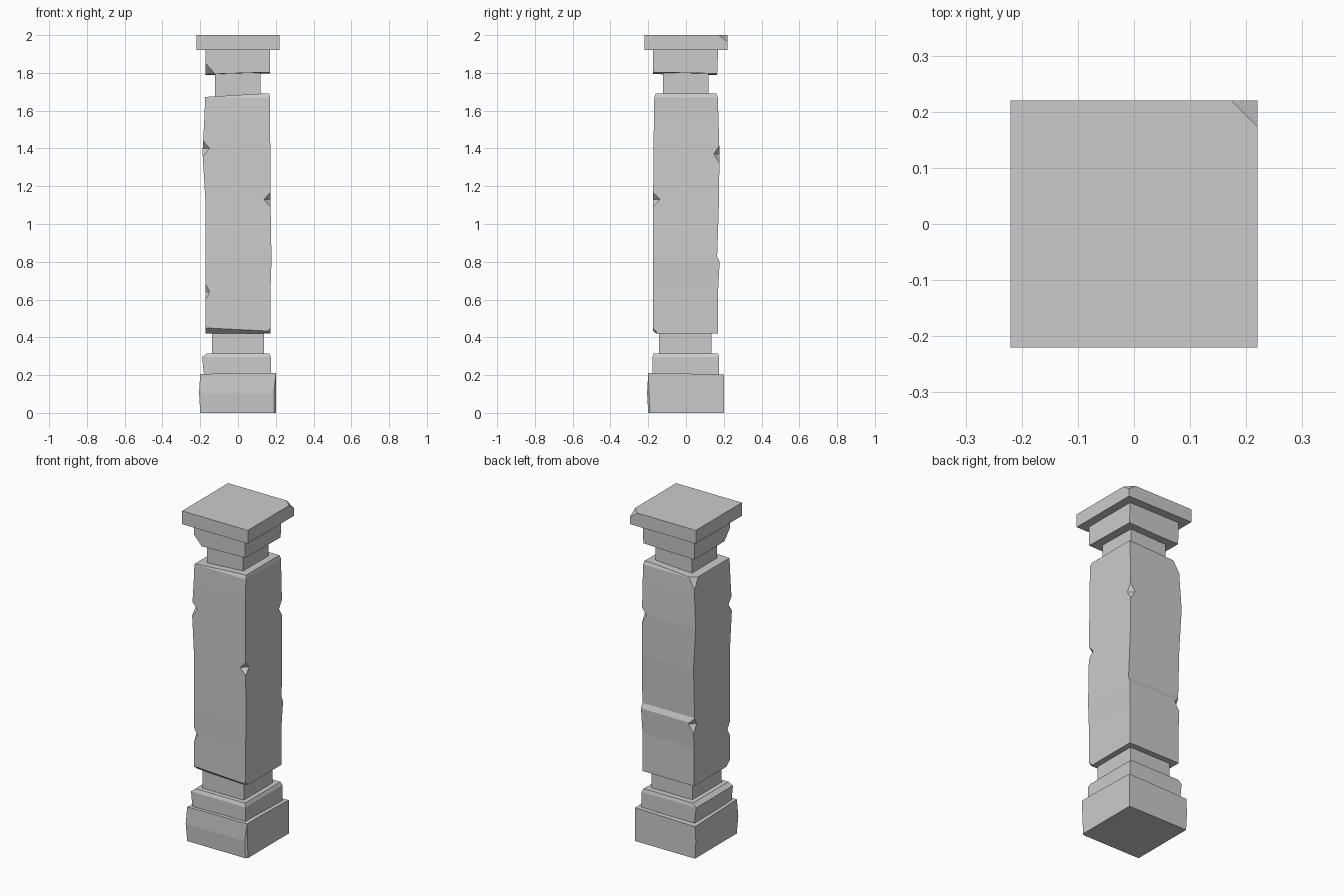
import bpy, bmesh
from mathutils import Vector

if "Cube" in bpy.data.objects:
    bpy.data.objects.remove(bpy.data.objects["Cube"])


def stack(name, rings, cuts=()):
    """Square block lofted through rings (z, x0, x1, y0, y1); each cut slices a chip off (point, normal)."""
    bm = bmesh.new()
    loops = []
    for z, x0, x1, y0, y1 in rings:
        loops.append([bm.verts.new((x, y, z)) for x, y in
                      ((x0, y0), (x1, y0), (x1, y1), (x0, y1))])
    bm.faces.new(loops[0][::-1])
    bm.faces.new(loops[-1])
    for a, b in zip(loops, loops[1:]):
        for i in range(4):
            j = (i + 1) % 4
            bm.faces.new((a[i], a[j], b[j], b[i]))
    for co, no in cuts:
        geom = bm.verts[:] + bm.edges[:] + bm.faces[:]
        bmesh.ops.bisect_plane(bm, geom=geom, plane_co=co, plane_no=Vector(no).normalized(),
                               clear_outer=True)
        rim = [e for e in bm.edges if e.is_boundary]
        if rim:
            bmesh.ops.holes_fill(bm, edges=rim)
    bmesh.ops.recalc_face_normals(bm, faces=bm.faces)
    me = bpy.data.meshes.new(name)
    bm.to_mesh(me)
    bm.free()
    ob = bpy.data.objects.new(name, me)
    bpy.context.collection.objects.link(ob)
    return ob


def notch(ob, x, y, z, r, h):
    """Cut a diamond-shaped nick out of a vertical edge."""
    bm = bmesh.new()
    for p in ((r, 0, 0), (-r, 0, 0), (0, r, 0), (0, -r, 0), (0, 0, h), (0, 0, -h)):
        bm.verts.new((x + p[0], y + p[1], z + p[2]))
    bmesh.ops.convex_hull(bm, input=bm.verts)
    bmesh.ops.recalc_face_normals(bm, faces=bm.faces)
    me = bpy.data.meshes.new("nick_cutter")
    bm.to_mesh(me)
    bm.free()
    cutter = bpy.data.objects.new("nick_cutter", me)
    bpy.context.collection.objects.link(cutter)
    cutter.hide_render = True
    mod = ob.modifiers.new("nick", 'BOOLEAN')
    mod.operation = 'DIFFERENCE'
    mod.solver = 'EXACT'
    mod.object = cutter
    bpy.context.view_layer.objects.active = ob
    bpy.ops.object.modifier_apply(modifier=mod.name)
    bpy.data.objects.remove(cutter)


# Base: plinth, step and lower neck
stack("plinth", [(0, -.20, .20, -.20, .20), (.105, -.206, .20, -.206, .20),
                 (.21, -.20, .20, -.20, .20)],
      [((0, 0, .204), (-.02, .03, 1)), ((.195, -.195, 0), (1, -1, -.05))])
stack("base_step", [(.20, -.18, .175, -.178, .175), (.295, -.19, .175, -.178, .175),
                    (.315, -.165, .165, -.17, .17)])
stack("lower_neck", [(.30, -.137, .138, -.142, .135), (.43, -.137, .138, -.142, .135)])

# Weathered shaft with sloping ends, a ledge across the back and chipped corners
shaft = stack("shaft", [
    (.42, -.173, .172, -.174, .17), (.65, -.173, .172, -.174, .17),
    (.80, -.173, .177, -.175, .178), (.83, -.173, .177, -.175, .165),
    (1.13, -.173, .172, -.174, .175), (1.38, -.188, .171, -.172, .177),
    (1.56, -.178, .17, -.17, .172), (1.67, -.174, .17, -.168, .168),
    (1.69, -.165, .165, -.16, .16)],
    [((0, -.17, .438), (-.06, -1, -1.2)),
     ((.155, -.173, .43), (1, -1, -1)),
     ((-.16, .16, 1.65), (-1, 1, .6)),
     ((0, 0, 1.683), (-.06, 0, 1))])
notch(shaft, .175, -.177, 1.13, .042, .045)
notch(shaft, -.19, -.174, 1.40, .042, .05)
notch(shaft, -.176, -.177, .64, .03, .055)
notch(shaft, .174, .179, 1.37, .035, .055)
notch(shaft, -.175, .178, .79, .035, .06)

# Capital: upper neck, block and top slab with broken corners
stack("upper_neck", [(1.67, -.122, .12, -.122, .118), (1.80, -.122, .12, -.122, .118)])
stack("capital_block", [(1.79, -.173, .17, -.174, .165), (1.925, -.173, .17, -.174, .17)],
      [((-.15, -.15, 1.80), (-1, -1, -.9)), ((0, 0, 1.795), (.03, -.02, -1))])
stack("top_slab", [(1.92, -.22, .22, -.22, .22), (2.0, -.22, .22, -.22, .22)],
      [((.1965, .1965, 2.0), (1, 1, 1.35))])
